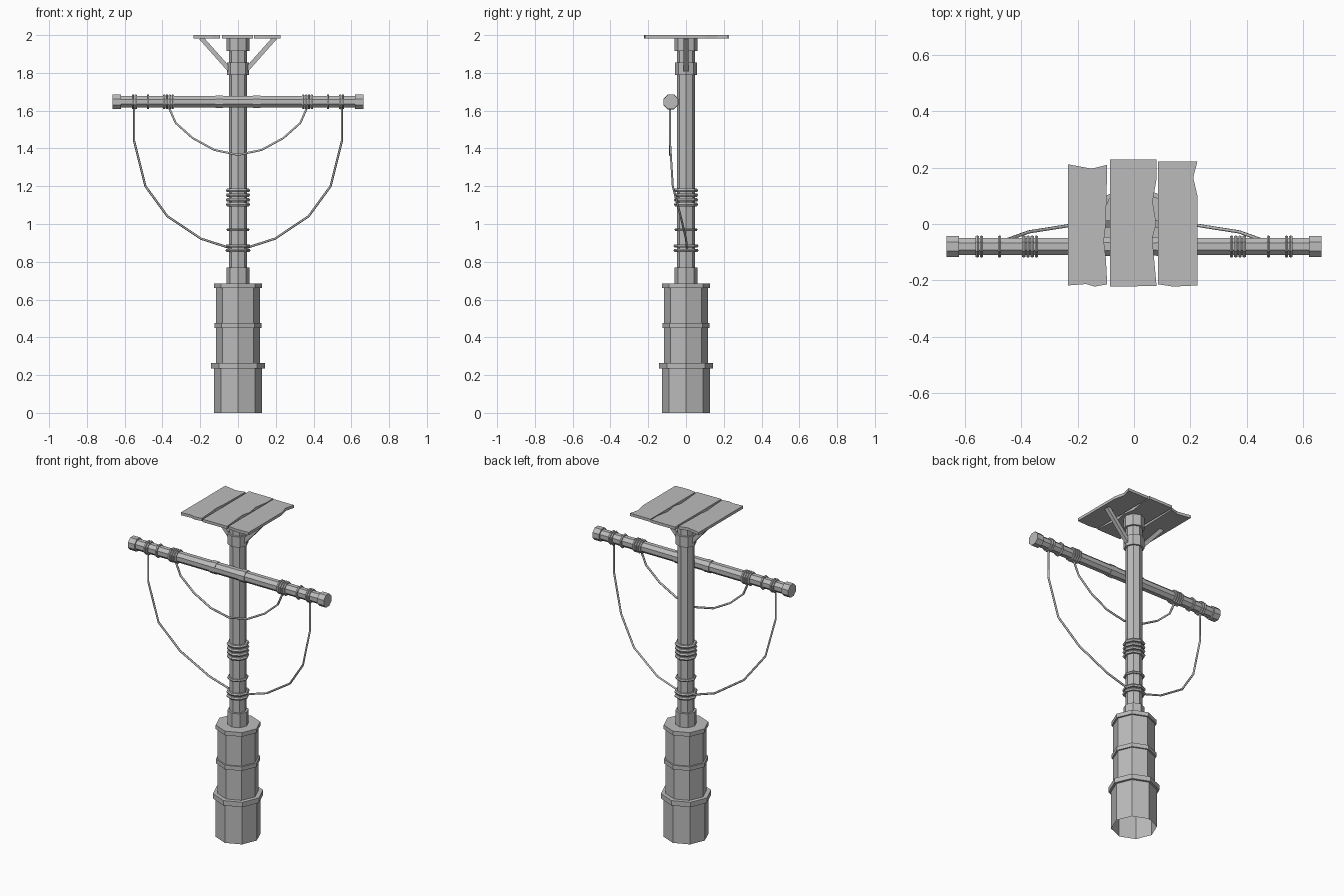
import bpy, bmesh, math
from mathutils import Vector, Matrix

if "Cube" in bpy.data.objects:
    bpy.data.objects.remove(bpy.data.objects["Cube"], do_unlink=True)

GREY = (0.5, 0.5, 0.5, 1)
grey = bpy.data.materials.new("weathered grey")
grey.use_nodes = True
grey.diffuse_color = GREY
grey.node_tree.nodes["Principled BSDF"].inputs["Base Color"].default_value = GREY

ARM_Y, ARM_Z = -0.08, 1.647
ALONG_X = Matrix.Translation((0, ARM_Y, ARM_Z)) @ Matrix.Rotation(math.pi / 2, 4, 'Y')


def finish(name, bm, matrix=None):
    if matrix:
        bm.transform(matrix)
    bmesh.ops.recalc_face_normals(bm, faces=bm.faces)
    mesh = bpy.data.meshes.new(name)
    bm.to_mesh(mesh)
    bm.free()
    mesh.materials.append(grey)
    obj = bpy.data.objects.new(name, mesh)
    bpy.context.collection.objects.link(obj)
    return obj


def turned(name, profile, bottom=True, matrix=None, sides=8):
    """Stack of polygon rings from (radius, height) pairs."""
    bm = bmesh.new()
    rings = []
    for r, z in profile:
        rings.append([bm.verts.new((r * math.cos(a), r * math.sin(a), z))
                      for a in (math.tau * i / sides for i in range(sides))])
    for low, high in zip(rings, rings[1:]):
        for i in range(sides):
            j = (i + 1) % sides
            bm.faces.new((low[i], low[j], high[j], high[i]))
    bm.faces.new(rings[-1])
    if bottom:
        bm.faces.new(rings[0][::-1])
    return finish(name, bm, matrix)


def steps(bands):
    """Turn (radius, bottom, top) bands into a stepped profile."""
    return [p for r, a, b in bands for p in ((r, a), (r, b))]


def ring(name, major, minor, pos, matrix=None):
    """Faceted cord loop around an eight-sided post."""
    bm = bmesh.new()
    loops = []
    for i in range(8):
        a = math.tau * i / 8
        loops.append([bm.verts.new(((major + minor * math.cos(b)) * math.cos(a),
                                    (major + minor * math.cos(b)) * math.sin(a),
                                    pos + minor * math.sin(b)))
                      for b in (math.tau * k / 6 for k in range(6))])
    for i in range(8):
        p, q = loops[i], loops[(i + 1) % 8]
        for k in range(6):
            m = (k + 1) % 6
            bm.faces.new((p[k], q[k], q[m], p[m]))
    return finish(name, bm, matrix)


def wire(name, points, radius=0.006):
    curve = bpy.data.curves.new(name, 'CURVE')
    curve.dimensions = '3D'
    curve.bevel_depth = radius
    curve.bevel_resolution = 1
    curve.use_fill_caps = True
    line = curve.splines.new('POLY')
    line.points.add(len(points) - 1)
    for p, co in zip(line.points, points):
        p.co = (*co, 1)
    curve.materials.append(grey)
    obj = bpy.data.objects.new(name, curve)
    bpy.context.collection.objects.link(obj)


def plank(name, outline):
    bm = bmesh.new()
    face = bm.faces.new([bm.verts.new((x, y, 1.983)) for x, y in outline])
    top = bmesh.ops.extrude_face_region(bm, geom=[face])["geom"]
    bmesh.ops.translate(bm, vec=(0, 0, 0.017),
                        verts=[v for v in top if isinstance(v, bmesh.types.BMVert)])
    finish(name, bm)


# Thick banded base, open underneath
turned("base", steps([(0.128, 0, 0.235), (0.142, 0.235, 0.265), (0.116, 0.265, 0.45),
                      (0.125, 0.45, 0.475), (0.116, 0.475, 0.66), (0.126, 0.66, 0.685)]),
       bottom=False)

# Upright post with collars
turned("post", steps([(0.06, 0.68, 0.77), (0.047, 0.77, 1.79), (0.058, 1.79, 1.855),
                      (0.048, 1.855, 1.915), (0.06, 1.915, 1.984)]))

# Cord wound round the post
for i, z in enumerate((1.178, 1.153, 1.128, 1.103)):
    ring(f"post_cord_{i + 1}", 0.053, 0.011, z)
ring("post_single_cord", 0.053, 0.008, 0.97)
for i, z in enumerate((0.884, 0.86)):
    ring(f"post_low_cord_{i + 1}", 0.056, 0.01, z)

# Crossarm with end caps and sleeves
end, cap, outer, inner = 0.665, 0.62, 0.12, 0.08
turned("crossarm", steps([(0.041, -end, -cap), (0.033, -cap, -outer), (0.037, -outer, -inner),
                          (0.034, -inner, inner), (0.037, inner, outer), (0.033, outer, cap),
                          (0.041, cap, end)]),
       matrix=ALONG_X @ Matrix.Rotation(math.pi / 8, 4, 'Z'))

# Cord on the crossarm, both sides
for side, s in (("left", 1), ("right", -1)):
    for i, x in enumerate((0.346, 0.361, 0.376, 0.391, 0.477, 0.541, 0.556)):
        ring(f"{side}_arm_cord_{i + 1}", 0.036, 0.007, s * x,
             ALONG_X @ Matrix.Rotation(math.pi / 8, 4, 'Z'))

# Hanging wires
half = [(0.365, 1.615), (0.33, 1.535), (0.24, 1.455), (0.125, 1.392)]
sag = [(-x, -0.085, z) for x, z in half] + [(0, -0.085, 1.366)] \
    + [(x, -0.085, z) for x, z in reversed(half)]
wire("inner_wire", sag)
drop = [(0.55, -0.085, 1.62), (0.55, -0.085, 1.44), (0.49, -0.07, 1.2),
        (0.373, -0.028, 1.04), (0.195, 0, 0.922), (0.04, 0.005, 0.872)]
for side, s in (("left", 1), ("right", -1)):
    wire(f"{side}_outer_wire", [(s * x, y, z) for x, y, z in drop])

# Slanted braces under the roof
for side, s in (("left", 1), ("right", -1)):
    a, b = Vector((s * 0.035, 0, 1.805)), Vector((s * 0.195, 0, 1.985))
    bm = bmesh.new()
    bmesh.ops.create_cube(bm, size=1)
    d = b - a
    finish(f"{side}_brace", bm, Matrix.Translation((a + b) / 2)
           @ d.to_track_quat('Z', 'Y').to_matrix().to_4x4()
           @ Matrix.Diagonal((0.024, 0.024, d.length, 1)))

# Worn roof planks
plank("right_plank", [(-0.235, -0.218), (-0.17, -0.213), (-0.14, -0.222), (-0.095, -0.214),
                      (-0.1, -0.12), (-0.107, -0.06), (-0.1, 0), (-0.095, 0.21),
                      (-0.15, 0.196), (-0.235, 0.212)])
plank("middle_plank", [(-0.085, -0.222), (0.08, -0.22), (0.07, -0.11), (0.065, -0.05),
                       (0.079, 0), (0.066, 0.08), (0.08, 0.16), (0.08, 0.228),
                       (-0.085, 0.228)])
plank("left_plank", [(0.086, -0.214), (0.14, -0.222), (0.225, -0.218), (0.225, 0.1),
                     (0.21, 0.165), (0.225, 0.222), (0.086, 0.222)])
